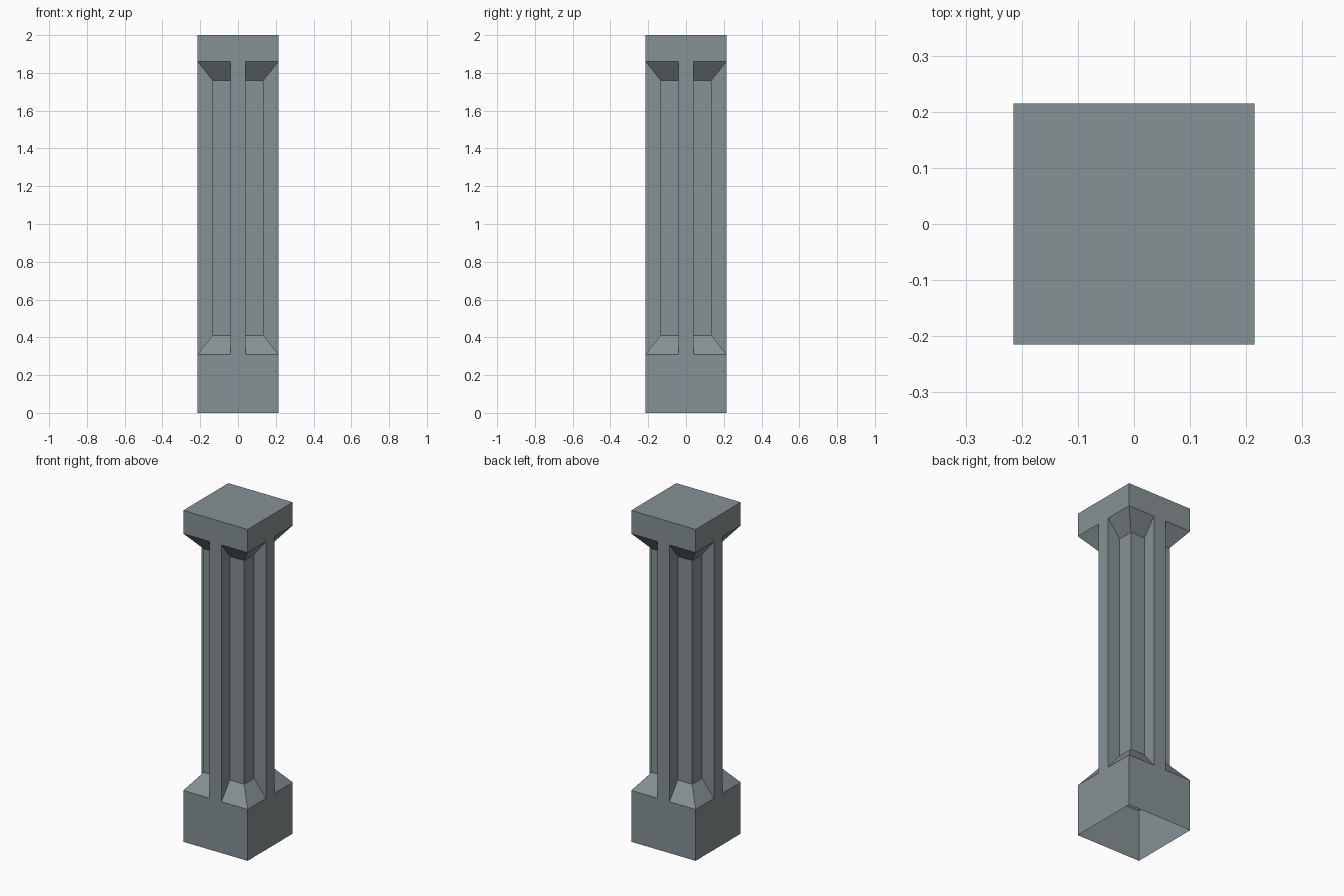
import bpy, bmesh

if "Cube" in bpy.data.objects:
    bpy.data.objects.remove(bpy.data.objects["Cube"])

H = 0.215    # half width of base, cap and rib tips
S = 0.135    # half width of the inner shaft
R = 0.04     # half width of each rib

# Heights with the half width of the corner section there
LEVELS = [(0.0, H), (0.31, H), (0.41, S), (1.76, S), (1.86, H), (2.0, H)]


def section(s):
    """Cross-shaped outline: four flush ribs with corners set in to s."""
    quarter = [(H, R), (s, R), (s, s), (R, s), (R, H)]
    pts = []
    for _ in range(4):
        pts += quarter
        quarter = [(-y, x) for x, y in quarter]
    return pts


stone = bpy.data.materials.new("grey stone")
stone.diffuse_color = (0.24, 0.285, 0.30, 1.0)
stone.use_nodes = True
stone.node_tree.nodes["Principled BSDF"].inputs["Base Color"].default_value = stone.diffuse_color

# Pillar shell, open underneath
bm = bmesh.new()
rings = [[bm.verts.new((x, y, z)) for x, y in section(s)] for z, s in LEVELS]
for low, high in zip(rings, rings[1:]):
    n = len(low)
    for i in range(n):
        j = (i + 1) % n
        bm.faces.new((low[i], low[j], high[j], high[i]))
bm.faces.new(rings[-1])

# Clean up the collapsed corners and merge flat areas
bmesh.ops.remove_doubles(bm, verts=bm.verts[:], dist=0.0005)
bmesh.ops.dissolve_degenerate(bm, dist=0.0005, edges=bm.edges[:])
bmesh.ops.dissolve_limit(bm, angle_limit=0.01, verts=bm.verts[:], edges=bm.edges[:])
bmesh.ops.recalc_face_normals(bm, faces=bm.faces[:])

mesh = bpy.data.meshes.new("pillar")
bm.to_mesh(mesh)
bm.free()
mesh.materials.append(stone)
pillar = bpy.data.objects.new("pillar", mesh)
bpy.context.collection.objects.link(pillar)
